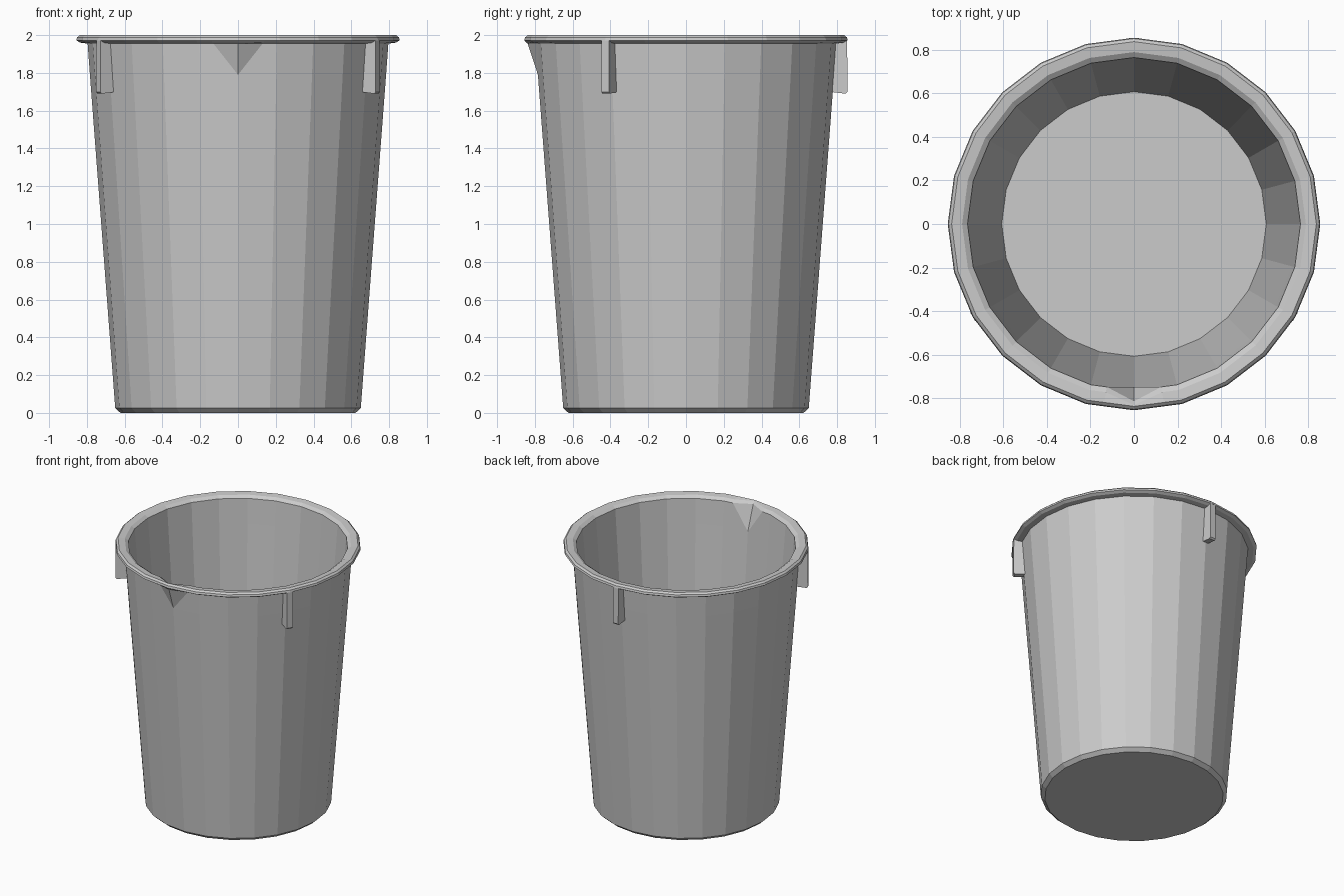
import bpy, bmesh, math

if "Cube" in bpy.data.objects:
    bpy.data.objects.remove(bpy.data.objects["Cube"])

TOP_OUT, LOW_OUT, LOW_IN, TOP_IN = 3, 2, 10, 9
# bucket profile (radius, height): outside from bottom up, over the rim, down inside
profile = [(0.622, 0.0), (0.65, 0.025), (0.784, 1.79), (0.796, 1.955),
           (0.835, 1.96), (0.856, 1.972), (0.852, 1.988), (0.838, 2.0),
           (0.79, 1.995), (0.765, 1.978), (0.75, 1.79), (0.608, 0.035)]
# radius of the spout column where it bulges outward
spout = {TOP_OUT: 0.838, 4: 0.846, 8: 0.832, TOP_IN: 0.815}

# 24 even sides plus two extra columns bordering the pouring spout
SPREAD = 9.5
columns = [(15 * i, 1.0) for i in range(24)]
squeeze = math.cos(math.radians(7.5)) / math.cos(math.radians(SPREAD - 7.5))
columns += [(270 - SPREAD, squeeze), (270 + SPREAD, squeeze)]
columns.sort()


def make_object(name, bm):
    bmesh.ops.recalc_face_normals(bm, faces=bm.faces)
    mesh = bpy.data.meshes.new(name)
    bm.to_mesh(mesh)
    bm.free()
    obj = bpy.data.objects.new(name, mesh)
    bpy.context.collection.objects.link(obj)
    return obj


# bucket body with rim and spout
bm = bmesh.new()
rings = []
for i, (r, z) in enumerate(profile):
    ring = []
    for deg, factor in columns:
        a = math.radians(deg)
        rad = spout.get(i, r) if deg == 270 else r * factor
        ring.append(bm.verts.new((rad * math.cos(a), rad * math.sin(a), z)))
    rings.append(ring)

n = len(columns)
for i in range(len(rings) - 1):
    lo, hi = rings[i], rings[i + 1]
    for j in range(n):
        k = (j + 1) % n
        quad = [lo[j], lo[k], hi[k], hi[j]]
        at_spout = 270 in (columns[j][0], columns[k][0])
        if at_spout and i in (LOW_OUT, TOP_IN):
            # crease from the spout's lowest point to the rim corner
            low_first = i == LOW_OUT
            centre_j = columns[j][0] == 270
            if centre_j == low_first:
                bm.faces.new((lo[j], lo[k], hi[k]))
                bm.faces.new((lo[j], hi[k], hi[j]))
            else:
                bm.faces.new((lo[j], lo[k], hi[j]))
                bm.faces.new((lo[k], hi[k], hi[j]))
        else:
            bm.faces.new(quad)
bm.faces.new(rings[0])
bm.faces.new(rings[-1])
make_object("bucket_body", bm)

# three support ribs below the rim
rib_side = [(0.76, 1.70), (0.845, 1.69), (0.855, 1.70), (0.853, 1.975), (0.782, 1.975)]
HALF = 0.023
for index, deg in enumerate((90, 210, 330)):
    bm = bmesh.new()
    sides = [[bm.verts.new((r, s * HALF, z)) for r, z in rib_side] for s in (-1, 1)]
    for side in sides:
        bm.faces.new(side)
    m = len(rib_side)
    for i in range(m):
        k = (i + 1) % m
        bm.faces.new((sides[0][i], sides[0][k], sides[1][k], sides[1][i]))
    rib = make_object(f"rim_rib_{index + 1}", bm)
    rib.rotation_euler.z = math.radians(deg)
